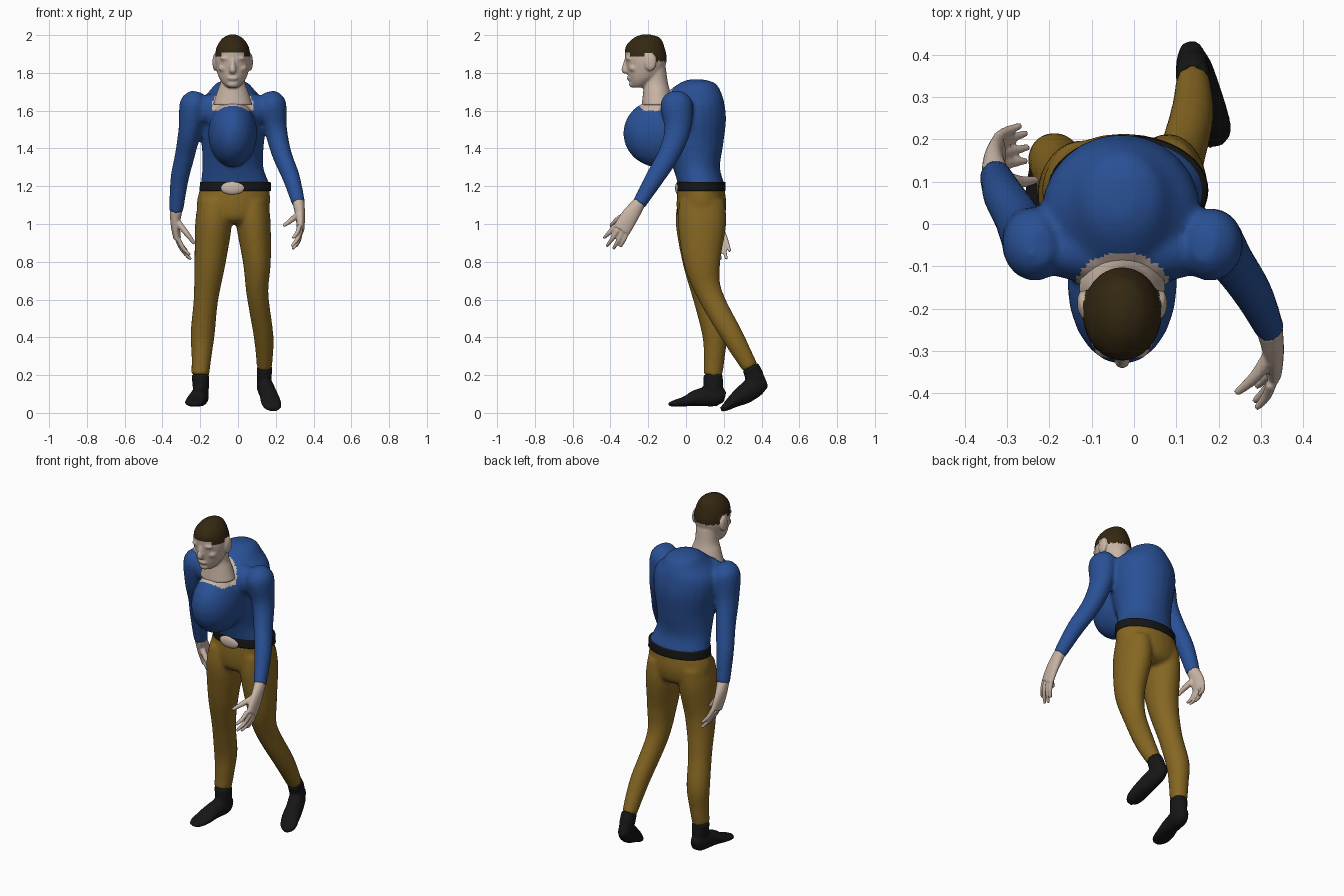
import bpy, bmesh, math
from mathutils import Vector, Matrix


def material(name, rgb):
    m = bpy.data.materials.new(name)
    m.diffuse_color = (*rgb, 1)
    return m


BLUE = material("blue cloth", (0.022, 0.08, 0.30))
TAN = material("mustard cloth", (0.24, 0.135, 0.016))
SKIN = material("pale skin", (0.58, 0.46, 0.38))
HAIR = material("dark brown hair", (0.034, 0.021, 0.006))
BLACK = material("black leather", (0.008, 0.008, 0.008))
CX = -0.028  # middle of head and chest


def spline(keys, steps):
    """Catmull-Rom through keys of any length."""
    k = [keys[0]] + list(keys) + [keys[-1]]
    out = []
    for i in range(1, len(k) - 2):
        for s in range(steps):
            t = s / steps
            out.append([0.5 * (2 * b + (c - a) * t + (2 * a - 5 * b + 4 * c - d) * t * t
                               + (3 * b - a - 3 * c + d) * t ** 3)
                        for a, b, c, d in zip(k[i - 1], k[i], k[i + 1], k[i + 2])])
    return out + [list(keys[-1])]


def loft(bm, keys, flat=False, steps=5, n=24):
    """Tube through (x, y, z, half width, half depth); flat keeps rings level."""
    pts, rings = spline(keys, steps), []
    for i, p in enumerate(pts):
        a, b = pts[max(i - 1, 0)], pts[min(i + 1, len(pts) - 1)]
        t = Vector((0, 0, 1)) if flat else (Vector(b[:3]) - Vector(a[:3])).normalized()
        side = (Vector((1, 0, 0)) - t * t.x).normalized()
        fwd = t.cross(side)
        rings.append([bm.verts.new(Vector(p[:3])
                                   + side * max(p[3], .002) * math.cos(2 * math.pi * j / n)
                                   + fwd * max(p[4], .002) * math.sin(2 * math.pi * j / n))
                      for j in range(n)])
    for r, q in zip(rings, rings[1:]):
        for j in range(n):
            bm.faces.new((r[j], r[(j + 1) % n], q[(j + 1) % n], q[j]))
    bm.faces.new(rings[0][::-1])
    bm.faces.new(rings[-1])


def ball(bm, c, r):
    bmesh.ops.create_icosphere(bm, subdivisions=3, radius=1,
                               matrix=Matrix.Translation(c) @ Matrix.Diagonal((*r, 1)))


def finish(name, bm, mats, voxel=0, smooth=3, rule=None):
    """Fuse the parts into one smooth skin, then colour its faces by a rule."""
    bmesh.ops.recalc_face_normals(bm, faces=bm.faces)
    me = bpy.data.meshes.new(name)
    bm.to_mesh(me)
    bm.free()
    ob = bpy.data.objects.new(name, me)
    bpy.context.collection.objects.link(ob)
    if voxel:
        r = ob.modifiers.new("fuse", 'REMESH')
        r.mode, r.voxel_size = 'VOXEL', voxel
        s = ob.modifiers.new("soften", 'SMOOTH')
        s.factor, s.iterations = 0.5, smooth
        dg = bpy.context.evaluated_depsgraph_get()
        me = bpy.data.meshes.new_from_object(ob.evaluated_get(dg))
        ob.modifiers.clear()
        ob.data = me
    me.materials.clear()
    for m in mats:
        me.materials.append(m)
    for f in me.polygons:
        f.use_smooth = True
        f.material_index = int(rule(f.center)) if rule else 0
    return ob


# Shirt: torso with humped back, jutting chest, shoulders and both sleeves
bm = bmesh.new()
loft(bm, [(-.014, .08, 1.17, .178, .12), (-.015, .08, 1.21, .182, .123),
          (-.027, .055, 1.30, .162, .125), (-.028, .04, 1.42, .165, .157),
          (-.03, .035, 1.55, .185, .177), (-.03, .03, 1.64, .18, .173),
          (-.03, .045, 1.70, .125, .14), (-.03, .06, 1.745, .085, .095),
          (-.03, .055, 1.765, .03, .04)], flat=True)
ball(bm, (CX, -.14, 1.48), (.13, .193, .182))
ball(bm, (CX, -.06, 1.605), (.24, .085, .098))
loft(bm, [(-.22, -.05, 1.70, .03, .04), (-.232, -.05, 1.64, .075, .085),
          (-.255, -.03, 1.5, .06, .075), (-.28, .02, 1.37, .053, .06),
          (-.31, .07, 1.235, .048, .05), (-.328, .115, 1.065, .037, .04)])
loft(bm, [(.165, -.05, 1.70, .03, .04), (.178, -.05, 1.64, .075, .085),
          (.2, -.045, 1.5, .06, .07), (.232, -.09, 1.37, .052, .058),
          (.282, -.165, 1.245, .046, .05), (.322, -.25, 1.105, .035, .037)])
finish("shirt", bm, [BLUE, SKIN], .011, 5,
       lambda c: c.z > 1.6 and ((c.x - CX) / .113) ** 2 + ((c.y + .158) / .09) ** 2 < 1)

# Trousers: hips and two legs
bm = bmesh.new()
loft(bm, [(-.014, .08, 1.215, .178, .12), (-.018, .08, 1.18, .186, .125),
          (-.025, .082, 1.10, .194, .132), (-.025, .08, 1.03, .17, .12),
          (-.025, .08, 1.0, .12, .08)], flat=True)
loft(bm, [(-.125, .078, 1.12, .085, .12), (-.13, .07, 1.0, .097, .125),
          (-.148, .072, .8, .083, .09), (-.17, .108, .6, .065, .068),
          (-.187, .15, .42, .064, .065), (-.193, .15, .3, .053, .056),
          (-.2, .142, .2, .047, .05)])
loft(bm, [(.075, .085, 1.12, .085, .12), (.082, .085, 1.0, .091, .128),
          (.1, .085, .8, .074, .098), (.103, .125, .63, .058, .068),
          (.136, .25, .4, .052, .057), (.14, .34, .24, .04, .043)])
finish("trousers", bm, [TAN], .011, 4)

# Belt and oval buckle
bm = bmesh.new()
loft(bm, [(-.014, .08, 1.175, .19, .13), (-.014, .08, 1.222, .187, .128)], flat=True, n=64)
finish("belt", bm, [BLACK])
bm = bmesh.new()
ball(bm, (CX, -.04, 1.19), (.064, .018, .036))
finish("buckle", bm, [SKIN])

# Boots: ankle plus foot
bm = bmesh.new()
loft(bm, [(-.2, .142, .205, .047, .05), (-.197, .145, .15, .044, .053), (-.197, .145, .09, .04, .05)])
loft(bm, [(-.195, .205, .08, .02, .03), (-.198, .16, .09, .044, .055),
          (-.212, .06, .08, .048, .045), (-.224, 0, .062, .054, .028),
          (-.234, -.06, .05, .047, .018), (-.24, -.092, .046, .02, .009)])
finish("standing_boot", bm, [BLACK], .009, 2)
bm = bmesh.new()
loft(bm, [(.14, .34, .245, .041, .045), (.139, .36, .2, .04, .05), (.138, .375, .15, .038, .045)])
loft(bm, [(.133, .425, .165, .022, .03), (.14, .375, .145, .042, .055),
          (.16, .31, .1, .046, .053), (.172, .255, .065, .052, .037),
          (.186, .212, .032, .046, .022), (.19, .185, .018, .02, .012)])
finish("trailing_boot", bm, [BLACK], .009, 2)

# Head: skull, neck, nose, brow, lips, chin and ears; hair by height
bm = bmesh.new()
loft(bm, [(CX, -.21, 2.004, .012, .02), (CX, -.207, 1.985, .052, .07),
          (CX, -.217, 1.94, .084, .102), (CX, -.212, 1.88, .094, .11),
          (CX, -.213, 1.83, .089, .102), (CX, -.222, 1.78, .075, .084),
          (CX, -.24, 1.745, .054, .056), (CX, -.25, 1.722, .03, .032)], flat=True)
loft(bm, [(CX, -.165, 1.83, .064, .058), (CX, -.16, 1.75, .066, .064),
          (CX, -.155, 1.70, .083, .072), (CX, -.15, 1.63, .105, .085)], flat=True)
loft(bm, [(CX, -.315, 1.875, .01, .01), (CX, -.32, 1.845, .013, .014),
          (CX, -.323, 1.815, .019, .019), (CX, -.312, 1.803, .014, .01)], n=12)
ball(bm, (CX, -.298, 1.772), (.03, .016, .012))
ball(bm, (CX, -.282, 1.74), (.03, .02, .018))
for s in (-1, 1):
    ball(bm, (CX + s * .035, -.298, 1.877), (.032, .022, .012))
    ball(bm, (CX + s * .048, -.277, 1.825), (.028, .025, .02))
    ball(bm, (CX + s * .094, -.188, 1.857), (.013, .032, .047))


def hair_rule(c):
    if abs(c.x - CX) > .09 and -.222 < c.y < -.155:
        return c.z > 1.905
    return c.z > (1.862 if c.y > -.16 else 1.885 + .02 * (abs(c.x - CX) < .06))


finish("head", bm, [SKIN, HAIR], .007, 2, hair_rule)


# Hands: palm, thumb, four slightly bent fingers
def hand(name, palm, thumb, knuckles, tips):
    bm = bmesh.new()
    loft(bm, palm)
    loft(bm, [(*p, r, r) for p, r in zip(thumb, (.018, .015, .009))], n=12)
    for k, t in zip(knuckles, tips):
        k, t = Vector(k), Vector(t)
        mid = (k + t) / 2 + Vector((.006 if k.x > 0 else -.006, 0, -.004))
        loft(bm, [(*k, .013, .013), (*mid, .012, .012), (*t, .008, .008)], n=12)
    finish(name, bm, [SKIN], .0055, 2)


hand("forward_hand",
     [(.32, -.245, 1.115, .032, .034), (.33, -.298, 1.04, .025, .046), (.331, -.342, .968, .02, .048)],
     [(.325, -.305, 1.055), (.288, -.36, 1.025), (.242, -.4, .99)],
     [(.325, -.378, .99), (.333, -.36, .97), (.333, -.333, .96), (.33, -.308, .965)],
     [(.29, -.436, .925), (.285, -.42, .882), (.29, -.385, .868), (.305, -.348, .878)])
hand("rear_hand",
     [(-.328, .113, 1.075, .034, .036), (-.332, .145, 1.0, .025, .046), (-.322, .17, .925, .02, .048)],
     [(-.32, .115, 1.01), (-.272, .1, .95), (-.23, .105, .895)],
     [(-.322, .205, .935), (-.322, .187, .92), (-.32, .16, .915), (-.316, .137, .92)],
     [(-.268, .233, .855), (-.255, .215, .815), (-.25, .182, .812), (-.255, .15, .835)])
